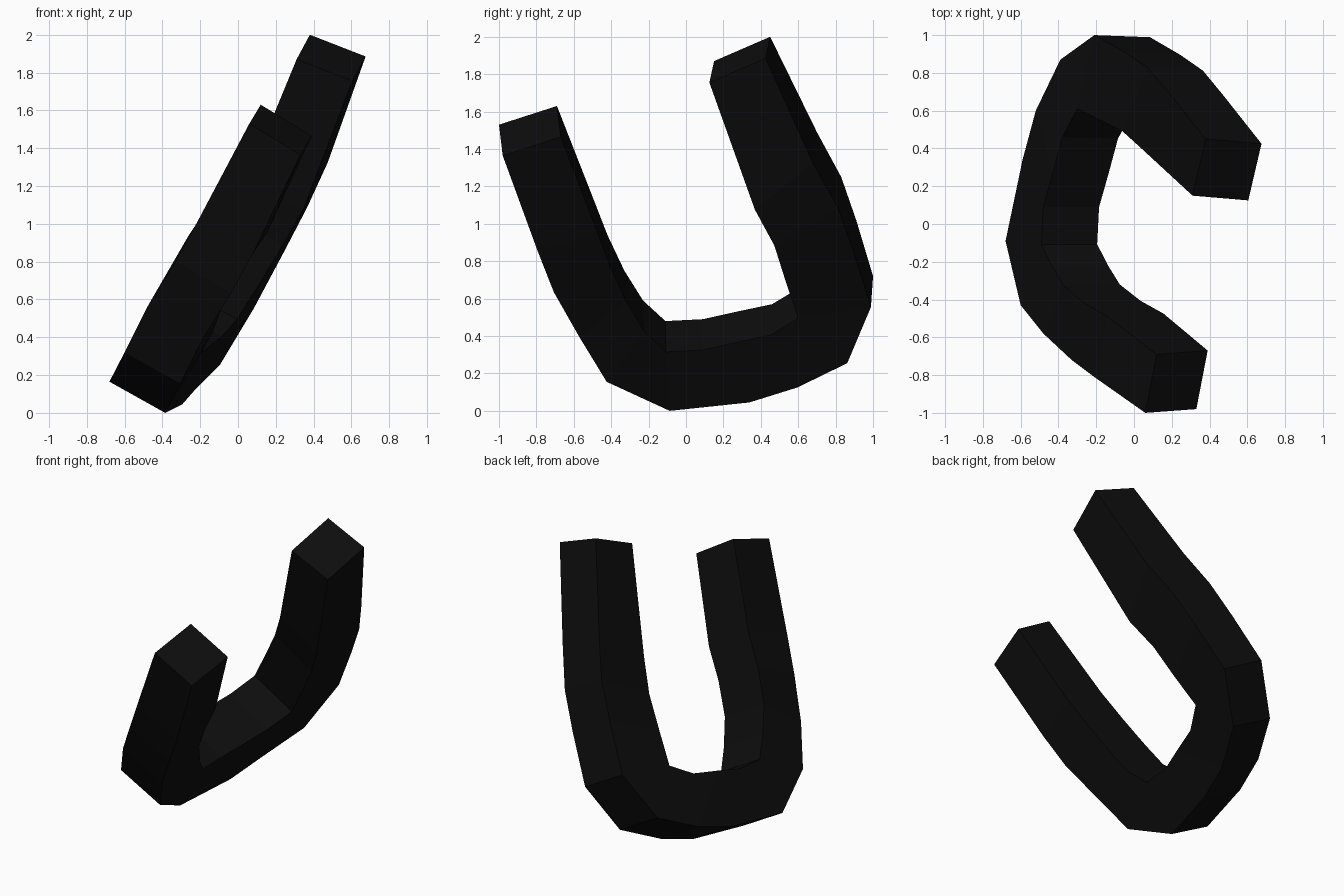
import bpy
import bmesh
from mathutils import Vector

if "Cube" in bpy.data.objects:
    bpy.data.objects.remove(bpy.data.objects["Cube"], do_unlink=True)

# Near-black material
black = bpy.data.materials.new("matte black")
black.use_nodes = True
colour = (0.004, 0.004, 0.004, 1)
black.diffuse_color = colour
bsdf = black.node_tree.nodes["Principled BSDF"]
bsdf.inputs["Base Color"].default_value = colour
bsdf.inputs["Roughness"].default_value = 0.8

# Upper side face of the bent bar, front tip to back tip:
# (outer edge point, inner edge point) at each bend
STATIONS = [
    ((0.06, -1.00, 1.53), (0.12, -0.69, 1.63)),
    ((-0.21, -0.81, 1.02), (-0.14, -0.49, 1.12)),
    ((-0.33, -0.72, 0.80), (-0.26, -0.42, 0.94)),
    ((-0.48, -0.58, 0.56), (-0.37, -0.33, 0.75)),
    ((-0.60, -0.43, 0.32), (-0.43, -0.23, 0.59)),
    ((-0.68, -0.09, 0.165), (-0.49, -0.11, 0.48)),
    ((-0.59, 0.34, 0.21), (-0.48, 0.09, 0.49)),
    ((-0.52, 0.60, 0.29), (-0.43, 0.27, 0.53)),
    ((-0.39, 0.87, 0.42), (-0.38, 0.46, 0.57)),
    ((-0.21, 1.00, 0.72), (-0.30, 0.61, 0.66)),
    ((-0.05, 0.91, 1.02), (-0.18, 0.55, 0.85)),
    ((0.07, 0.83, 1.25), (-0.06, 0.49, 1.05)),
    ((0.18, 0.70, 1.49), (0.05, 0.39, 1.24)),
    ((0.38, 0.45, 2.00), (0.31, 0.15, 1.87)),
]


def thickness(i):
    """Offset from the upper side face to the lower one, twisting gently."""
    last = len(STATIONS) - 1
    x = 0.27 if i == 0 else 0.295
    z = -0.115 if i == last else -0.165
    return Vector((x, 0.02 - 0.045 * i / last, z))


# Square-section U bar, bridged ring by ring and capped
bm = bmesh.new()
rings = []
for i, (outer, inner) in enumerate(STATIONS):
    o, n, d = Vector(outer), Vector(inner), thickness(i)
    rings.append([bm.verts.new(p) for p in (o, o + d, n + d, n)])
for a, b in zip(rings, rings[1:]):
    for k in range(4):
        m = (k + 1) % 4
        bm.faces.new((a[k], a[m], b[m], b[k]))
bm.faces.new(rings[0])
bm.faces.new(rings[-1])
bmesh.ops.recalc_face_normals(bm, faces=bm.faces)

mesh = bpy.data.meshes.new("curved_bar")
bm.to_mesh(mesh)
bm.free()
mesh.materials.append(black)
bar = bpy.data.objects.new("curved_bar", mesh)
bpy.context.collection.objects.link(bar)
